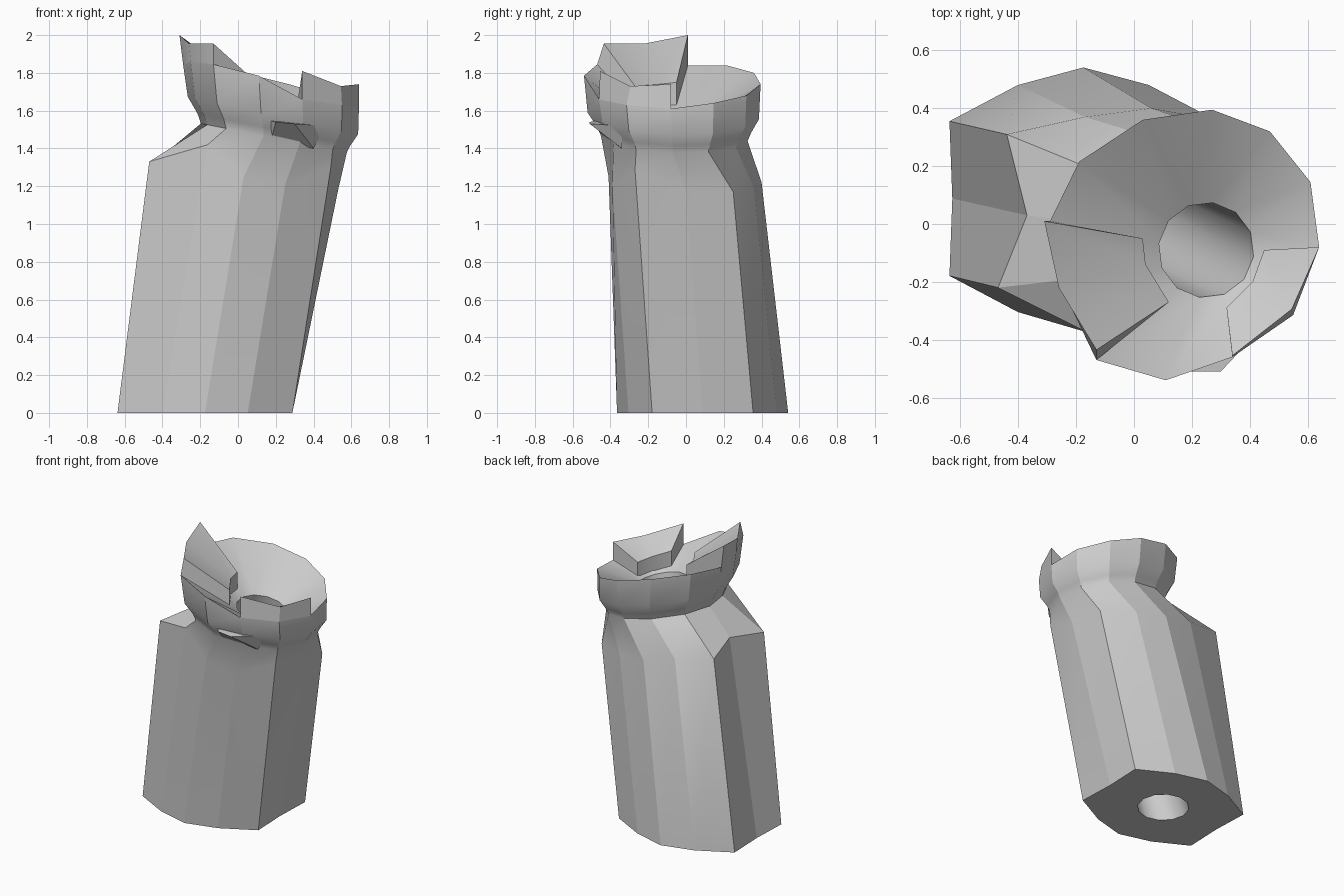
import bpy, bmesh
from math import cos, sin, radians

if "Cube" in bpy.data.objects:
    bpy.data.objects.remove(bpy.data.objects["Cube"])


def make_object(name, verts, faces, angle=30):
    bm = bmesh.new()
    vs = [bm.verts.new(v) for v in verts]
    for f in faces:
        bm.faces.new([vs[i] for i in f])
    bmesh.ops.recalc_face_normals(bm, faces=bm.faces[:])
    me = bpy.data.meshes.new(name)
    bm.to_mesh(me)
    bm.free()
    ob = bpy.data.objects.new(name, me)
    bpy.context.collection.objects.link(ob)
    bpy.ops.object.select_all(action='DESELECT')
    ob.select_set(True)
    bpy.context.view_layer.objects.active = ob
    bpy.ops.object.shade_smooth_by_angle(angle=radians(angle))
    return ob


def ring(cx, cy, r, z, slope=0.0, corner=1.0, turn=0):
    """Twelve-sided ring, tilted along x; corner pushes out the four diagonal points."""
    pts = []
    for i in range(12):
        a = radians(30 * i + turn)
        k = r * (corner if i in (1, 5, 7, 11) else 1)
        x, y = k * cos(a), k * sin(a)
        pts.append((cx + x, cy + y, z + slope * x))
    return pts


def shrink(pts, cx, cy, k, z, slope):
    """Copy an outline, scaled about its centre, onto a tilted plane."""
    return [(cx + (x - .175) * k, cy + (y + .07) * k, z + slope * (x - .175) * k)
            for x, y, _ in pts]


# Leaning shaft: foot and shoulder outlines
foot = ring(-.175, .088, .453, 0, corner=1.18)
shoulder = [(.53, 0, 1.18), (.50, .25, 1.17), (.28, .36, 1.19), (.06, .40, 1.22),
            (-.17, .37, 1.28), (-.44, .31, 1.33), (-.37, .03, 1.36), (-.47, -.22, 1.33),
            (-.16, -.375, 1.42), (.03, -.41, 1.25), (.25, -.39, 1.21), (.49, -.27, 1.29)]

# Flared, uneven rim
rim = [(.64, -.08, 1.61), (.61, .145, 1.64), (.47, .32, 1.68), (.27, .395, 1.74),
       (.03, .36, 1.80), (-.19, .215, 1.84), (-.29, .01, 1.84), (-.25, -.22, 1.86),
       (-.13, -.47, 1.845), (.11, -.54, 1.785), (.34, -.46, 1.66), (.55, -.315, 1.63)]
neck = shrink(rim, .19, -.06, .83, 1.455, -.20)
groove = shrink(rim, .19, -.06, .87, 1.50, -.21)
collar = shrink(rim, .185, -.065, .97, 1.575, -.22)

# Funnel mouth and the bore running right through
mouth = ring(.25, -.09, .165, 1.56, -.2, turn=-8)
bore = ring(-.175, .09, .17, 0)

loops = [foot, shoulder, neck, groove, collar, rim, mouth, bore]
verts = [p for l in loops for p in l]
faces = []
for a in range(len(loops)):
    b = (a + 1) % len(loops)
    for i in range(12):
        j = (i + 1) % 12
        faces.append((a * 12 + i, a * 12 + j, b * 12 + j, b * 12 + i))
shaft = make_object("hollow_shaft", verts, faces, 40)

# Crisp facets around the outside, soft only from foot to rim
for e in shaft.data.edges:
    a, b = e.vertices
    if a % 12 == b % 12 and max(a, b) < 72:
        e.use_edge_sharp = True


# Raised blocks standing on the rim
def rim_block(name, ids, tops, inner, in_low, in_top):
    n = len(ids)
    v = [rim[i] for i in ids] + list(tops)
    v += [(x, y, z) for (x, y), z in zip(inner, in_low)]
    v += [(x, y, z) for (x, y), z in zip(inner, in_top)]
    f = []
    for i in range(n - 1):
        for a, b in ((0, n), (n, 3 * n), (3 * n, 2 * n), (2 * n, 0)):
            f.append((a + i, a + i + 1, b + i + 1, b + i))
    for i in (0, n - 1):
        f.append((i, n + i, 3 * n + i, 2 * n + i))
    make_object(name, v, f)


rim_block("tall_rim_block", (6, 7, 8),
          ((-.31, .01, 2.0), (-.26, -.22, 1.955), (-.13, -.435, 1.955)),
          ((.03, -.05), (.04, -.14), (.12, -.27)), (1.61, 1.61, 1.60), (1.75, 1.74, 1.73))
rim_block("low_rim_block", (10, 11, 0),
          ((.34, -.455, 1.81), (.545, -.295, 1.73), (.64, -.08, 1.74)),
          ((.32, -.29), (.41, -.20), (.45, -.09)), (1.55, 1.53, 1.52), (1.68, 1.65, 1.64))

# Small chipped lip at the front of the neck
make_object("neck_lip",
            [(.10, -.40, 1.56), (.46, -.34, 1.52), (.30, -.51, 1.53), (.20, -.51, 1.54),
             (.17, -.40, 1.43), (.40, -.34, 1.40)],
            [(0, 3, 2, 1), (0, 4, 3), (3, 4, 5, 2), (2, 5, 1), (0, 1, 5, 4)])
